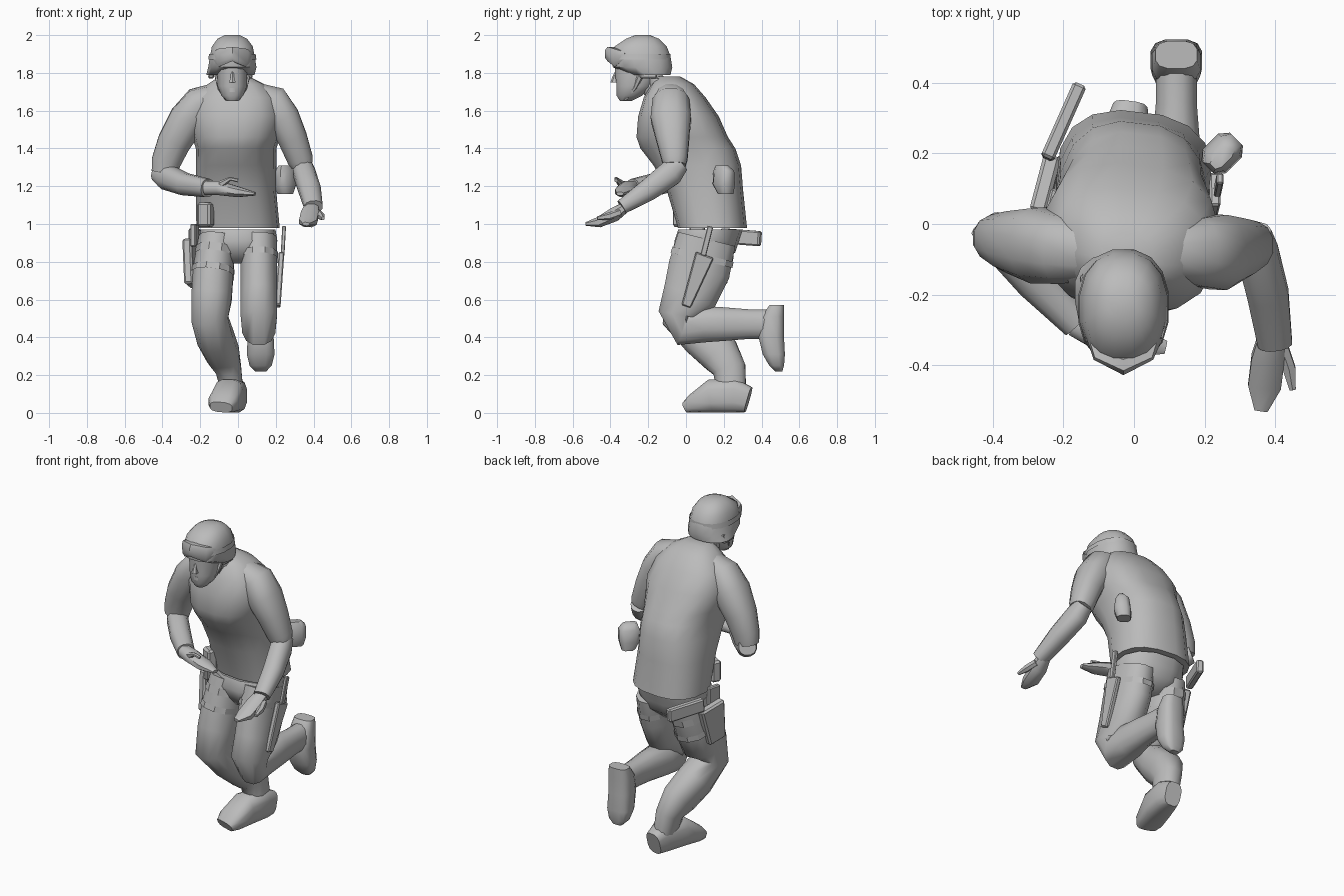
import bpy, bmesh, math
from mathutils import Vector, Euler

cube = bpy.data.objects.get("Cube")
if cube:
    bpy.data.objects.remove(cube, do_unlink=True)

# One plain grey for the whole figure
grey = bpy.data.materials.new("plain_grey")
grey.use_nodes = True
grey.diffuse_color = (0.5, 0.5, 0.5, 1)
grey.node_tree.nodes["Principled BSDF"].inputs["Base Color"].default_value = grey.diffuse_color

X, Y, Z = Vector((1, 0, 0)), Vector((0, 1, 0)), Vector((0, 0, 1))
TWIST = Vector((1, -0.12, 0)).normalized()


def finish(name, bm, angle=50):
    """Turn a bmesh into a shaded, coloured object."""
    bmesh.ops.recalc_face_normals(bm, faces=bm.faces[:])
    mesh = bpy.data.meshes.new(name)
    bm.to_mesh(mesh)
    bm.free()
    mesh.materials.append(grey)
    obj = bpy.data.objects.new(name, mesh)
    bpy.context.collection.objects.link(obj)
    bpy.ops.object.select_all(action="DESELECT")
    obj.select_set(True)
    bpy.context.view_layer.objects.active = obj
    bpy.ops.object.shade_smooth_by_angle(angle=math.radians(angle))
    return obj


def loft(name, rings, side=X, flat=False, sides=12, power=2.3, angle=50, capped=True):
    """Skin rings of (x, y, z, half width, half depth), given in hundredths."""
    bm = bmesh.new()
    centres = [Vector(ring[:3]) / 100 for ring in rings]
    loops = []
    for i, ring in enumerate(rings):
        ahead = centres[min(i + 1, len(rings) - 1)]
        behind = centres[max(i - 1, 0)]
        along = Z if flat else (ahead - behind).normalized()
        u = (side - along * side.dot(along)).normalized()
        v = along.cross(u)
        loop = []
        for k in range(sides):
            turn = math.tau * (k + 0.5) / sides
            c, s = math.cos(turn), math.sin(turn)
            across = math.copysign(abs(c) ** (2 / power), c) * ring[3] / 100
            deep = math.copysign(abs(s) ** (2 / power), s) * ring[4] / 100
            loop.append(bm.verts.new(centres[i] + u * across + v * deep))
        loops.append(loop)
    for low, high in zip(loops, loops[1:]):
        for k in range(sides):
            n = (k + 1) % sides
            bm.faces.new((low[k], low[n], high[n], high[k]))
    if capped:
        bm.faces.new(loops[0][::-1])
        bm.faces.new(loops[-1])
    return finish(name, bm, angle)


def block(name, place, size, tilt=(0, 0, 0), taper=1.0):
    """Bevelled box, in hundredths, narrowed at the bottom by taper."""
    bm = bmesh.new()
    bmesh.ops.create_cube(bm, size=1)
    turn = Euler([math.radians(a) for a in tilt]).to_matrix()
    for vert in bm.verts:
        narrow = taper if vert.co.z < 0 else 1
        local = Vector((vert.co.x * size[0], vert.co.y * size[1] * narrow, vert.co.z * size[2]))
        vert.co = (turn @ local + Vector(place)) / 100
    bmesh.ops.bevel(bm, geom=bm.edges[:], offset=min(size) / 500, segments=1, affect="EDGES")
    return finish(name, bm, angle=30)


def strap(name, rings, start, end, swell=1.04):
    """Band hugging a lofted limb between two fractions of its first span."""
    band = []
    for t in (start, end):
        mix = [a + (b - a) * t for a, b in zip(*rings)]
        band.append(mix[:3] + [mix[3] * swell, mix[4] * swell])
    return loft(name, band, angle=30, capped=False)


# Torso and hips
loft("torso", [
    (0, 14, 98, 22, 18), (-1, 10, 118, 21, 20), (-1, 6, 131, 21, 23),
    (-1, 1, 140, 21, 25), (-1, -2, 146, 23, 24), (-1, -4, 157, 25, 21),
    (-1, -6, 167, 22, 16), (-1, -7, 174, 15, 11), (-2, -9, 178, 8, 6)],
    side=TWIST, flat=True, sides=16, power=2.5)
loft("hips", [
    (0, 13, 97, 20, 17), (0, 11, 91, 21, 17), (0, 11, 85, 18, 15),
    (0, 10, 79, 7, 9)], side=TWIST, flat=True)
loft("collar", [(-2, -9, 168, 11, 10), (-2, -13, 177, 8, 8)], flat=True)

# Head
loft("neck", [(-3, -10, 164, 8, 8), (-3, -19, 176, 6, 7), (-3, -22, 182, 6, 7)])
loft("face", [
    (-3, -32, 165, 3, 3), (-3, -30, 168, 6, 7), (-3, -27, 173, 8, 10),
    (-3, -26, 180, 8, 12), (-3, -26, 186, 8, 12)], flat=True)
loft("nose", [(-3, -38, 175, 2, 2), (-3, -37, 178, 1, 2), (-3, -36, 182, 1, 1)], flat=True, sides=6)
loft("mouth", [(-3, -35, 170, 3, 2), (-3, -35, 172, 3, 2)], flat=True, sides=8)
loft("helmet", [
    (-4, -19, 179, 13, 11), (-3, -23, 183, 13, 16), (-3, -24, 189, 12, 16),
    (-3, -24, 194, 11, 14), (-3, -23, 198, 8, 9), (-3, -23, 200, 4, 4)],
    flat=True, sides=16)
loft("goggle_strap", [(-3, -24, 187, 13, 16), (-3, -24, 190, 12.5, 16)],
     flat=True, sides=16, angle=30, capped=False)
loft("goggles", [
    (-13, -32, 189, 1, 2), (-10, -37, 188, 2, 5), (-3, -40, 190, 3, 4),
    (4, -37, 188, 2, 5), (7, -32, 189, 1, 2)], side=Y, sides=8, power=3)
for word, way in (("left", 1), ("right", -1)):
    loft(word + "_chin_strap", [
        (-3 + 9 * way, -23, 181, 1, 2), (-3 + 7 * way, -27, 172, 1, 1),
        (-3 + 3 * way, -32, 166, 1, 1)], sides=6)
    block(word + "_ear_flap", (-4 + 10 * way, -20, 180), (3, 12, 6), (0, -8 * way, 0), 0.7)

# Left arm, reaching forward
loft("left_sleeve", [
    (10, -8, 167, 8, 8), (18, -8, 164, 10, 10), (24, -8, 156, 9, 11),
    (29, -7, 145, 8, 9), (33, -6, 134, 7, 7), (34, -6, 131, 6, 6)])
loft("left_forearm", [
    (34, -3, 132, 5, 5), (35, -8, 127, 6, 7), (38, -20, 118, 6, 6),
    (40, -34, 109, 5, 4)])
loft("left_hand", [
    (39, -32, 109, 4, 3), (38, -38, 105, 5, 4), (37, -46, 101, 5, 3),
    (36, -53, 100, 2, 1)], sides=8)
loft("left_thumb", [(42, -35, 106, 2, 2), (44, -41, 104, 2, 2), (45, -47, 103, 1, 1)], sides=6)

# Right arm, folded across the waist
loft("right_sleeve", [
    (-10, -8, 167, 8, 8), (-20, -7, 163, 10, 10), (-27, -6, 155, 10, 11),
    (-34, -5, 143, 9, 9), (-38, -4, 133, 8, 7), (-39, -4, 127, 7, 6)])
loft("right_forearm", [
    (-42, 0, 127, 5, 5), (-38, -5, 125, 7, 6), (-28, -16, 121, 6, 6),
    (-16, -28, 119, 5, 5)], side=Z)
loft("right_hand", [
    (-17, -28, 119, 4, 4), (-10, -31, 119, 5, 4), (0, -33, 117, 5, 3),
    (9, -35, 116, 2, 1)], side=Y, sides=8)
loft("right_thumb", [(-9, -34, 121, 2, 2), (-4, -37, 124, 1, 1), (0, -37, 123, 1, 1)], side=Y, sides=6)

# Left leg, kicked back
left_thigh = [(11, 11, 92, 10, 16), (11, 7, 76, 10, 17)]
loft("left_leg", left_thigh + [
    (11, 2, 62, 10, 15), (11, -4, 52, 10, 11), (11, -1, 45, 9, 10),
    (11, 9, 47, 9, 10), (12, 22, 47, 7, 9), (12, 34, 47, 6, 8), (12, 46, 47, 6, 8)])
loft("left_boot", [
    (12, 48, 57, 6, 4), (12, 46, 51, 7, 6), (12, 45, 41, 7, 7),
    (12, 46.5, 31, 7.5, 6), (12, 48, 25, 6, 4), (12, 49, 22, 3, 2)], flat=True, power=3)

# Right leg, planted
right_thigh = [(-11, 11, 92, 10, 16), (-13, 7, 76, 11, 16)]
loft("right_leg", right_thigh + [
    (-14, 2, 61, 11, 14), (-15, -2, 50, 10, 11), (-12, 8, 40, 10, 11),
    (-8, 18, 31, 9, 11), (-5, 23, 23, 7, 9), (-3, 24, 11, 6, 8)])
loft("right_boot", [
    (-1, 33, 7, 5, 7), (-2, 26, 9, 7, 9), (-5, 14, 9, 8, 9),
    (-8, 4, 5, 8, 5), (-9, 0, 3, 6, 3)], power=3)

# Thigh straps
strap("left_thigh_strap", left_thigh, 0.5, 0.7)
strap("right_upper_strap", right_thigh, 0.35, 0.6)
strap("right_lower_strap", right_thigh, 1.0, 1.2)

# Sheathed knife on the left thigh
block("knife_sheath", (22, 5, 70), (3, 10, 29), (-20, 4, 0), 0.5)
block("knife_handle", (24, 11, 91), (2, 3, 16), (-14, 3, 0))

# Holster on the right thigh
block("holster", (-25, 9, 79), (5, 17, 24), (-12, -4, -14), 0.7)
block("holster_hanger", (-23, 6, 94), (3, 8, 12), (0, 0, -14))
block("pistol_grip", (-20, 29, 93), (4, 23, 8), (-4, 0, -24))

# Belt pouches
loft("left_pouch", [(25, 21, 116, 4, 4), (25, 20, 121, 5, 6), (25, 20, 128, 4, 6), (25, 19, 131, 2, 4)],
     side=Vector((1, -1, 0)).normalized(), flat=True, sides=8, power=3)
block("right_pouch", (-17, -3, 105), (8, 6, 13), (0, 0, -30))
